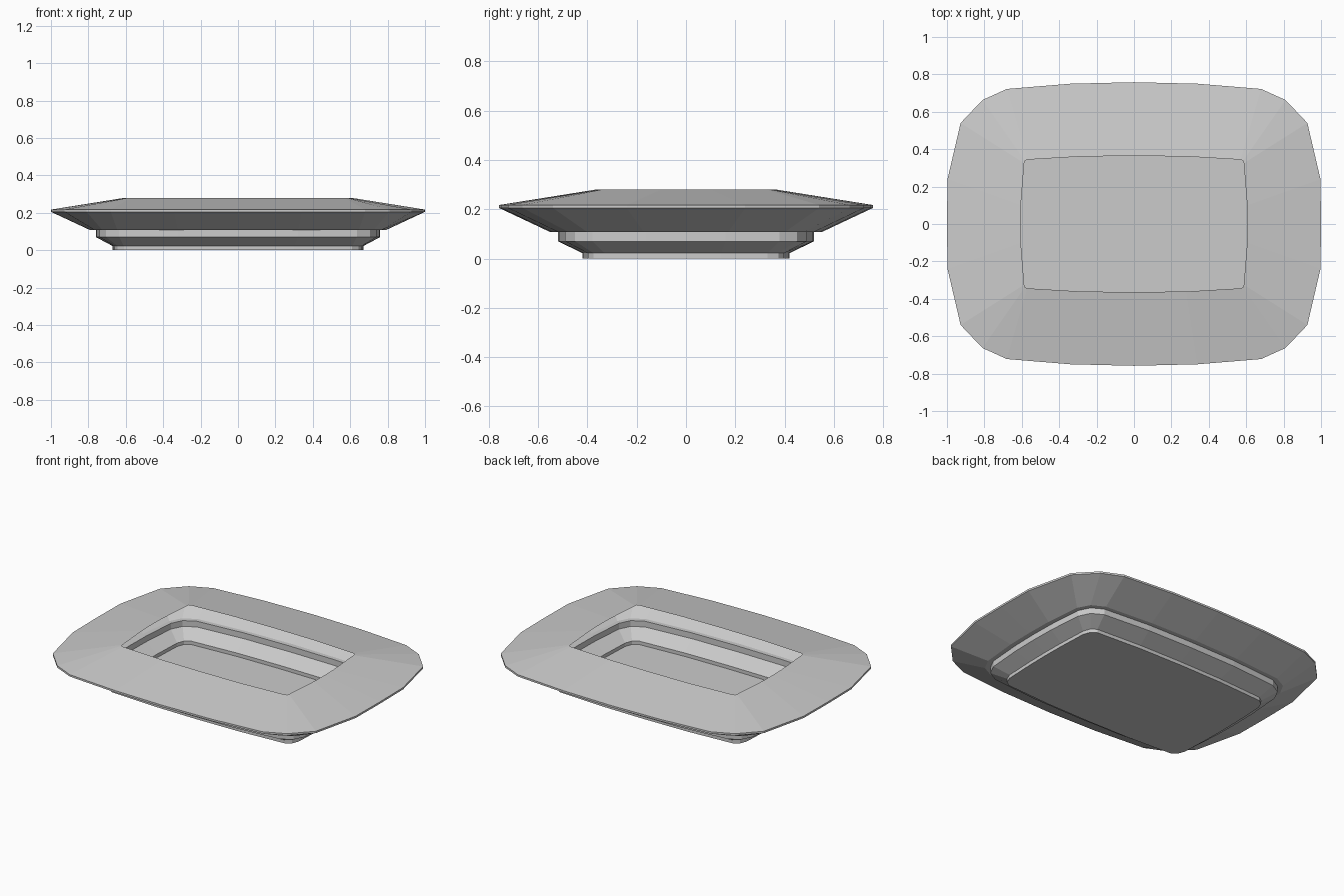
import bpy, bmesh

if "Cube" in bpy.data.objects:
    bpy.data.objects.remove(bpy.data.objects["Cube"])

# Quarter outlines running from the +x side round the corner to the +y side
BASE = [(.67, 0), (.668, .14), (.66, .33), (.643, .375), (.61, .398), (.30, .416), (0, .42)]
LOWER = [(.76, 0), (.757, .16), (.74, .38), (.705, .45), (.635, .49), (.32, .515), (0, .52)]
UPPER = [(.79, 0), (.787, .17), (.765, .40), (.725, .475), (.645, .517), (.32, .542), (0, .55)]
RIM = [(1, 0), (.997, .24), (.927, .54), (.81, .663), (.68, .722), (.34, .75), (0, .758)]
OPENING = [(.607, 0), (.605, .10), (.587, .325), (.584, .338), (.57, .344), (.28, .361), (0, .364)]


def full_loop(q):
    """Mirror a quarter outline into a closed loop."""
    half = q + [(-x, y) for x, y in reversed(q[:-1])]
    return half + [(x, -y) for x, y in reversed(half[1:-1])]


def build(name, levels, cap=False):
    """Skin a stack of (outline, z) levels into one flat-shaded sheet."""
    bm = bmesh.new()
    rings = [[bm.verts.new((x, y, z)) for x, y in full_loop(q)] for q, z in levels]
    for a, b in zip(rings, rings[1:]):
        n = len(a)
        for i in range(n):
            j = (i + 1) % n
            bm.faces.new((a[i], a[j], b[j], b[i]))
    if cap:
        bm.faces.new(list(reversed(rings[0])))
    me = bpy.data.meshes.new(name)
    bm.to_mesh(me)
    bm.free()
    ob = bpy.data.objects.new(name, me)
    bpy.context.collection.objects.link(ob)
    return ob


# Playing field with its low perimeter wall
build("field", [(BASE, 0), (BASE, .022)], cap=True)
# Lower seating tier and the wall above it
build("lower_tier", [(BASE, .022), (LOWER, .07), (LOWER, .107)])
# Walkway ledge and upper seating tier, up to the outer rim
build("upper_tier", [(LOWER, .107), (UPPER, .107), (RIM, .205), (RIM, .217)])
# Sloping roof ring with the central opening
build("roof", [(RIM, .217), (OPENING, .28)])
